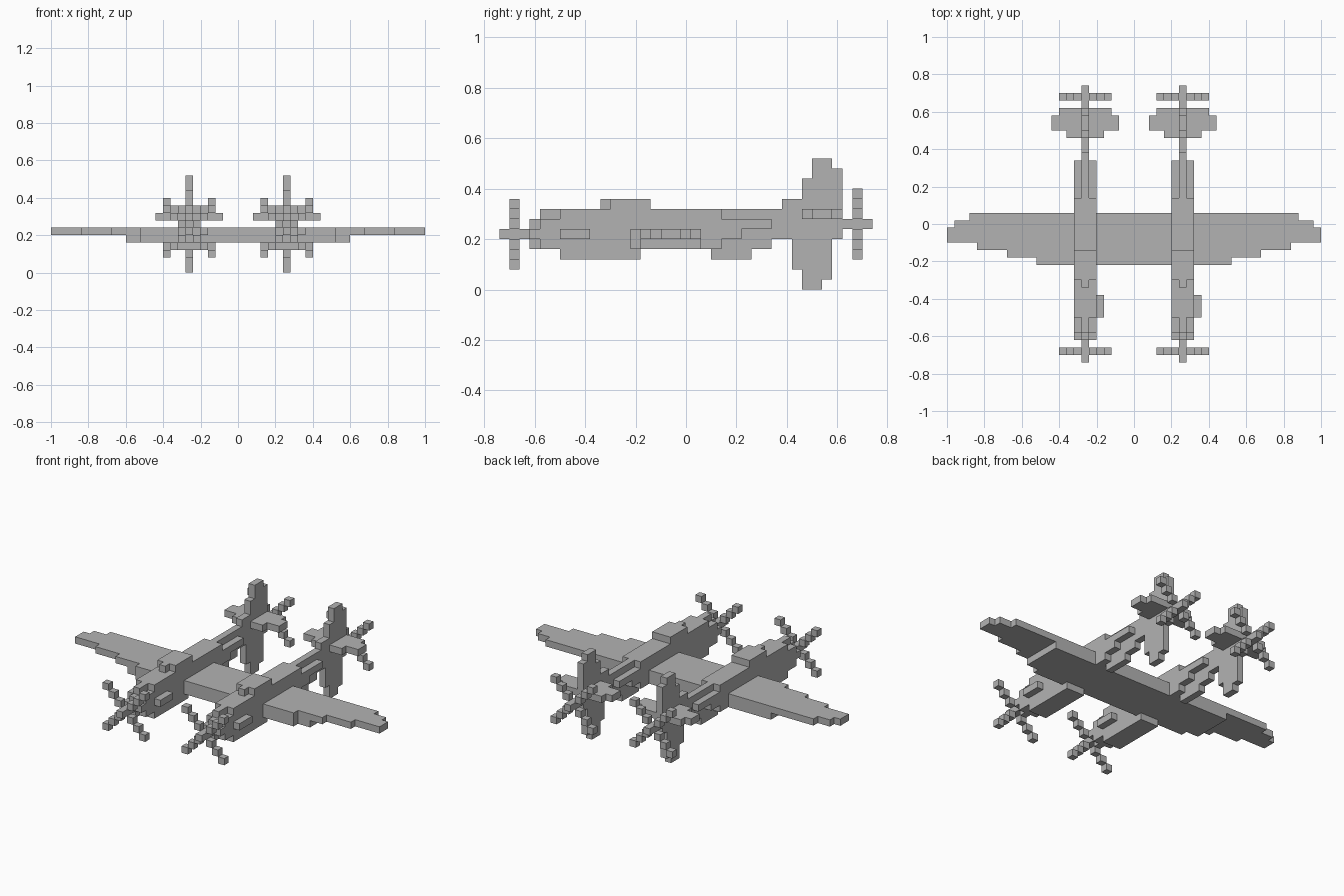
import bpy
import bmesh

if "Cube" in bpy.data.objects:
    bpy.data.objects.remove(bpy.data.objects["Cube"])

S = 0.04      # block size
Y0 = 0.02     # the block grid is shifted half a block along y

gray = bpy.data.materials.new("plain gray")
gray.diffuse_color = (0.45, 0.45, 0.45, 1)
gray.use_nodes = True
gray.node_tree.nodes["Principled BSDF"].inputs["Base Color"].default_value = gray.diffuse_color

parts = {}    # part name -> set of block cells
taken = set()


def add(name, boxes):
    """Fill boxes (x0, x1, y0, y1, z0, z1) with blocks not used by other parts."""
    cells = set()
    for x0, x1, y0, y1, z0, z1 in boxes:
        for i in range(round(x0 / S), round(x1 / S)):
            for j in range(round((y0 - Y0) / S), round((y1 - Y0) / S)):
                for k in range(round(z0 / S), round(z1 / S)):
                    cells.add((i, j, k))
    cells -= taken
    taken.update(cells)
    parts[name] = cells


def build(name, cells):
    """Skin the blocks with outer faces only and merge the flat areas."""
    bm = bmesh.new()
    verts = {}
    for c in cells:
        for axis in range(3):
            for side in (0, 1):
                n = list(c)
                n[axis] += 2 * side - 1
                if tuple(n) in taken:
                    continue
                u, v = (axis + 1) % 3, (axis + 2) % 3
                ring = []
                for du, dv in ((0, 0), (1, 0), (1, 1), (0, 1)):
                    p = list(c)
                    p[axis] += side
                    p[u] += du
                    p[v] += dv
                    p = tuple(p)
                    if p not in verts:
                        verts[p] = bm.verts.new((p[0] * S, p[1] * S + Y0, p[2] * S))
                    ring.append(verts[p])
                bm.faces.new(ring if side else ring[::-1])
    bmesh.ops.dissolve_limit(bm, angle_limit=0.01, verts=bm.verts, edges=bm.edges)
    mesh = bpy.data.meshes.new(name)
    bm.to_mesh(mesh)
    bm.free()
    mesh.materials.append(gray)
    bpy.context.collection.objects.link(bpy.data.objects.new(name, mesh))


def propeller(cx, y, cz):
    """Four diagonal blades of three blocks each around the hub."""
    h = S / 2
    return [(cx + d * S - h, cx + d * S + h, y, y + S,
             cz + s * d * S - h, cz + s * d * S + h)
            for d in range(-3, 4) for s in (-1, 1)]


for side, cx in (("left", -0.26), ("right", 0.26)):
    a, b = cx - 0.06, cx + 0.06      # full hull width
    c, d = cx - 0.02, cx + 0.02      # centre column

    add(side + "_hull", [
        # rounded nose
        (a, b, -0.62, -0.58, 0.20, 0.24), (c, d, -0.62, -0.58, 0.16, 0.28),
        (a, b, -0.58, -0.50, 0.16, 0.28), (c, d, -0.58, -0.50, 0.16, 0.32),
        # main body, with the chin and the stepped taper of the sides
        (a, b, -0.50, 0.14, 0.16, 0.32), (a, b, -0.50, -0.18, 0.12, 0.16),
        (a, b, 0.14, 0.22, 0.20, 0.28), (a, b, 0.22, 0.34, 0.24, 0.28),
        # tail boom
        (c, d, 0.14, 0.62, 0.20, 0.32)])
    add(side + "_belly_scoop", [(c, d, 0.10, 0.26, 0.12, 0.20),
                                (c, d, 0.26, 0.34, 0.16, 0.20)])
    add(side + "_canopy", [(a, b, -0.30, -0.14, 0.32, 0.36),
                           (c, d, -0.34, -0.30, 0.32, 0.36)])
    # intake sits on the same side of both hulls
    add(side + "_intake", [(b, b + S, -0.50, -0.38, 0.20, 0.24)])
    add(side + "_tail_fins", [
        (c, d, 0.38, 0.46, 0.32, 0.36), (c, d, 0.46, 0.50, 0.32, 0.44),
        (c, d, 0.50, 0.58, 0.32, 0.52), (c, d, 0.58, 0.62, 0.32, 0.48),
        (c, d, 0.42, 0.46, 0.08, 0.20), (c, d, 0.46, 0.54, 0.00, 0.20),
        (c, d, 0.54, 0.58, 0.04, 0.20)])
    add(side + "_tailplane", [
        (cx - w, cx + w, y0, y1, 0.28, 0.32)
        for w, y0, y1 in ((0.10, 0.46, 0.50), (0.18, 0.50, 0.58), (0.14, 0.58, 0.62))])
    # shafts with spinners, and propellers at both ends
    add(side + "_front_shaft", [(c, d, -0.74, -0.62, 0.20, 0.24)])
    add(side + "_rear_shaft", [(c, d, 0.62, 0.74, 0.24, 0.28)])
    add(side + "_front_propeller", propeller(cx, -0.70, 0.22))
    add(side + "_rear_propeller", propeller(cx, 0.66, 0.26))

# wing: stepped, tapering plan with a thicker middle
add("wing", [(-w, w, y0, y1, 0.20, 0.24) for w, y0, y1 in (
    (0.52, -0.22, -0.18), (0.68, -0.18, -0.14), (0.84, -0.14, -0.10),
    (1.00, -0.10, -0.02), (0.96, -0.02, 0.02), (0.88, 0.02, 0.06))]
    + [(-0.52, 0.52, -0.22, -0.18, 0.16, 0.20),
       (-0.60, 0.60, -0.18, 0.06, 0.16, 0.20)])

for name, cells in parts.items():
    build(name, cells)
